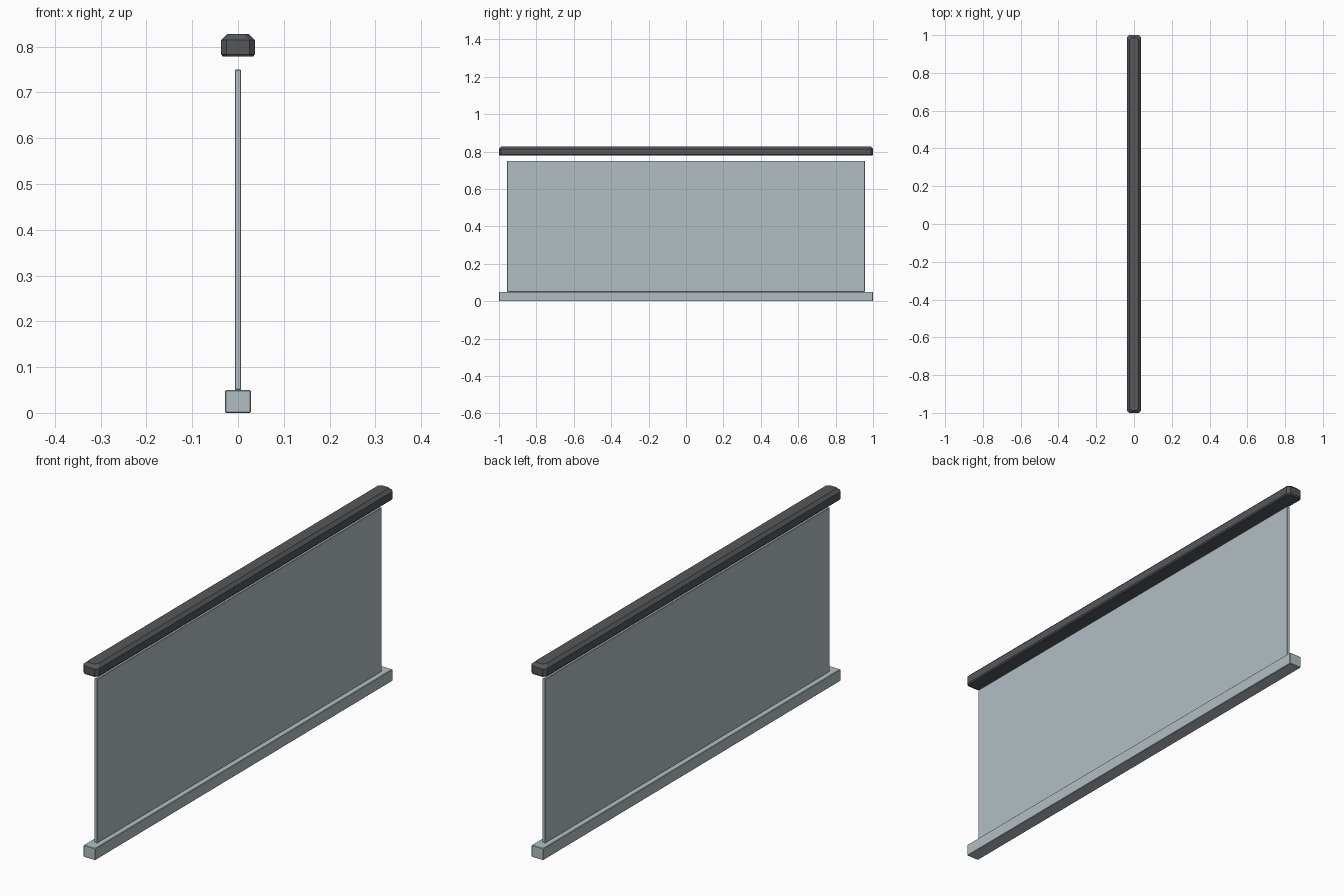
import bpy
import bmesh

cube = bpy.data.objects.get("Cube")
if cube:
    bpy.data.objects.remove(cube, do_unlink=True)


def material(name, color):
    mat = bpy.data.materials.new(name)
    mat.use_nodes = True
    mat.diffuse_color = (*color, 1)
    mat.node_tree.nodes["Principled BSDF"].inputs["Base Color"].default_value = (*color, 1)
    return mat


def chamfered_plan(half_x, half_y, cut):
    """Rectangle outline with its four corners cut off, counter-clockwise."""
    return [(half_x, cut - half_y), (half_x, half_y - cut),
            (half_x - cut, half_y), (cut - half_x, half_y),
            (-half_x, half_y - cut), (-half_x, cut - half_y),
            (cut - half_x, -half_y), (half_x - cut, -half_y)]


def lofted_bar(name, half_x, half_y, cut, levels, mat):
    """Stack chamfered outlines; each level is (height, inset)."""
    bm = bmesh.new()
    rings = [[bm.verts.new((x, y, z)) for x, y in
              chamfered_plan(half_x - inset, half_y - inset, cut)]
             for z, inset in levels]
    bm.faces.new(rings[0][::-1])
    bm.faces.new(rings[-1])
    for low, high in zip(rings, rings[1:]):
        for i in range(len(low)):
            j = (i + 1) % len(low)
            bm.faces.new((low[i], low[j], high[j], high[i]))
    mesh = bpy.data.meshes.new(name)
    bm.to_mesh(mesh)
    bm.free()
    mesh.materials.append(mat)
    obj = bpy.data.objects.new(name, mesh)
    bpy.context.collection.objects.link(obj)
    return obj


glass = material("pale blue grey glass", (0.45, 0.52, 0.55))
rail = material("dark grey rail", (0.09, 0.095, 0.102))

# Base curb with lightly softened edges
lofted_bar("base_curb", 0.028, 1.0, 0.002,
           [(0, 0.002), (0.002, 0), (0.048, 0), (0.05, 0.002)], glass)

# Thin upright panel
lofted_bar("glass_panel", 0.007, 0.957, 0.002,
           [(0.05, 0.002), (0.052, 0), (0.748, 0), (0.75, 0.002)], glass)

# Floating handrail with a broad upper chamfer and clipped ends
lofted_bar("handrail", 0.037, 1.0, 0.012,
           [(0.778, 0.004), (0.783, 0), (0.814, 0), (0.827, 0.013)], rail)
